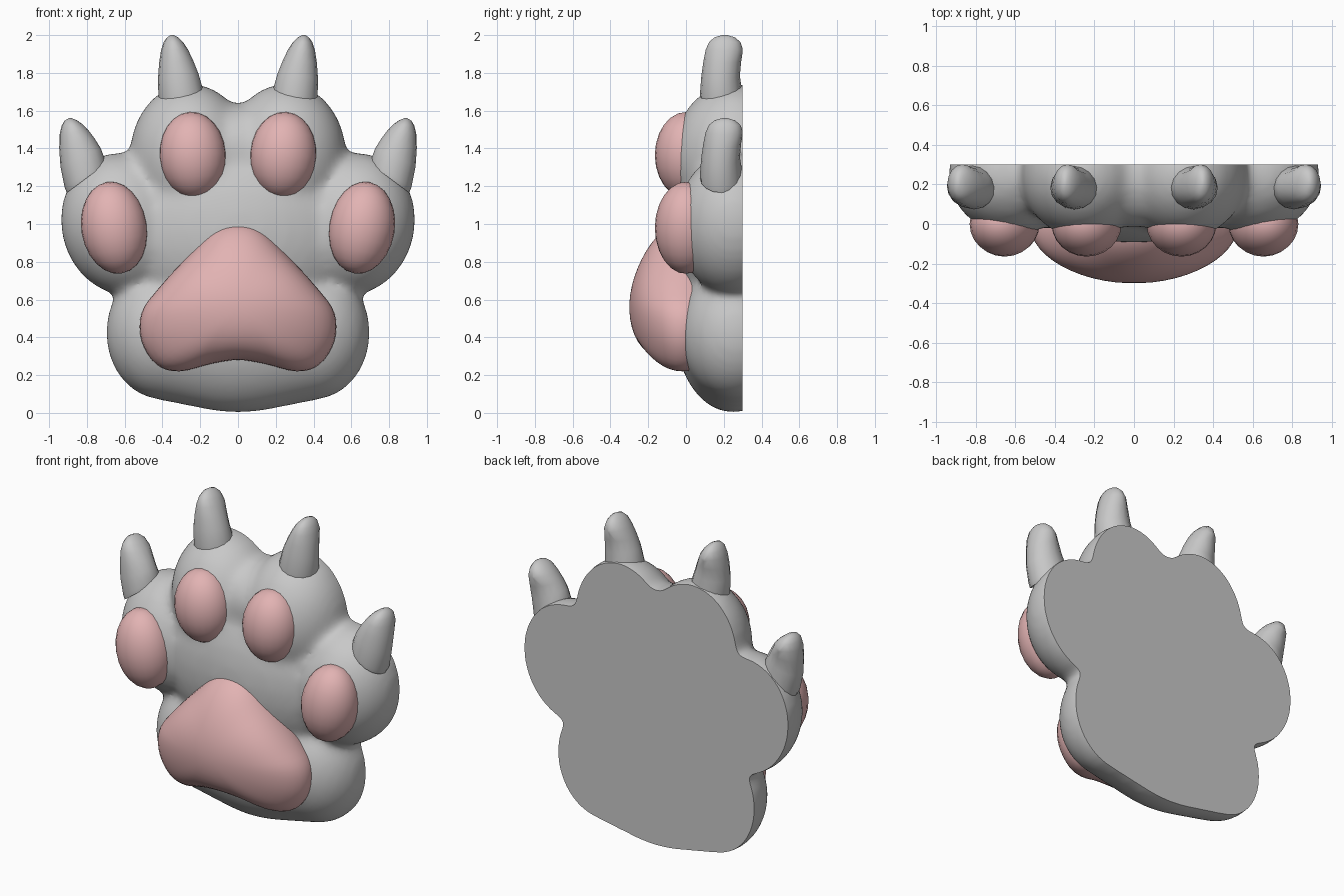
import bpy, bmesh
from math import sin, cos, pi, radians
from mathutils import Matrix, Vector

BACK = 0.3   # flat rear plane of the paw

if "Cube" in bpy.data.objects:
    bpy.data.objects.remove(bpy.data.objects["Cube"])


def material(name, rgb):
    m = bpy.data.materials.new(name)
    m.use_nodes = True
    m.diffuse_color = (*rgb, 1)
    m.node_tree.nodes["Principled BSDF"].inputs["Base Color"].default_value = (*rgb, 1)
    return m


grey = material("grey fur", (0.58, 0.58, 0.58))
pink = material("pink pad", (0.76, 0.45, 0.45))


def ellipsoid(bm, centre, radii, tilt=0, segs=32):
    """Add an ellipsoid; positive tilt leans its top toward +x."""
    mat = (Matrix.Translation(centre) @ Matrix.Rotation(radians(tilt), 4, 'Y')
           @ Matrix.Diagonal((*radii, 1)))
    return bmesh.ops.create_uvsphere(bm, u_segments=segs, v_segments=segs // 2,
                                     radius=1, matrix=mat)["verts"]


def finish(bm, name, mat, angle=50):
    bmesh.ops.recalc_face_normals(bm, faces=bm.faces)
    me = bpy.data.meshes.new(name)
    bm.to_mesh(me)
    bm.free()
    ob = bpy.data.objects.new(name, me)
    bpy.context.collection.objects.link(ob)
    me.materials.append(mat)
    bpy.ops.object.select_all(action='DESELECT')
    ob.select_set(True)
    bpy.context.view_layer.objects.active = ob
    bpy.ops.object.shade_smooth_by_angle(angle=radians(angle))
    return ob


def clip_back(bm):
    """Slice everything behind the rear plane and cap it flat."""
    cut = bmesh.ops.bisect_plane(bm, geom=bm.verts[:] + bm.edges[:] + bm.faces[:],
                                 plane_co=(0, BACK, 0), plane_no=(0, 1, 0),
                                 clear_outer=True)["geom_cut"]
    edges = [e for e in cut if isinstance(e, bmesh.types.BMEdge)]
    if edges:
        bmesh.ops.holes_fill(bm, edges=edges, sides=0)


# Paw body: rounded palm hull, centre mound and four toes, fused together
bm = bmesh.new()
ellipsoid(bm, (0, 0.25, 0.45), (0.6, 0.31, 0.45))
for s in (-1, 1):
    ellipsoid(bm, (s * 0.4, 0.26, 0.425), (0.3, 0.29, 0.355))
bmesh.ops.delete(bm, geom=bm.edges[:] + bm.faces[:], context='EDGES_FACES')
hull = bmesh.ops.convex_hull(bm, input=bm.verts[:])
inner = {g for g in hull["geom_interior"] if isinstance(g, bmesh.types.BMVert)}
bmesh.ops.delete(bm, geom=list(inner), context='VERTS')
ellipsoid(bm, (0, 0.25, 0.97), (0.68, 0.345, 0.54))
for s in (-1, 1):
    ellipsoid(bm, (s * 0.25, 0.25, 1.35), (0.325, 0.325, 0.395), s * 3)
    ellipsoid(bm, (s * 0.61, 0.25, 1.0), (0.328, 0.305, 0.38), s * 12)
ellipsoid(bm, (0, 0.25, 1.4), (0.2, 0.27, 0.24))
blob = finish(bm, "body_blend", grey)
remesh = blob.modifiers.new("Fuse", 'REMESH')
remesh.mode = 'VOXEL'
remesh.voxel_size = 0.022
smooth = blob.modifiers.new("Soften", 'SMOOTH')
smooth.factor = 0.5
smooth.iterations = 22
deps = bpy.context.evaluated_depsgraph_get()
fused = bpy.data.meshes.new_from_object(blob.evaluated_get(deps))
bpy.data.objects.remove(blob)
bm = bmesh.new()
bm.from_mesh(fused)
bpy.data.meshes.remove(fused)
clip_back(bm)
finish(bm, "paw_body", grey)


# Toe pads
for s, side in ((1, "left"), (-1, "right")):
    for part, x, z, rx, rz, tilt in (("inner", 0.24, 1.365, 0.177, 0.228, 4),
                                     ("outer", 0.655, 0.98, 0.175, 0.245, 9)):
        bm = bmesh.new()
        ellipsoid(bm, (s * x, 0, z), (rx, 0.165, rz), s * tilt, 24)
        finish(bm, f"{side}_{part}_toe_pad", pink)


# Main pad: smooth three-lobed outline swept into a dome
half = [(0, 1.005), (0.12, 0.97), (0.25, 0.845), (0.42, 0.66), (0.51, 0.53),
        (0.51, 0.38), (0.43, 0.255), (0.31, 0.22), (0.14, 0.26), (0, 0.28)]
loop = [Vector(p) for p in half] + [Vector((-x, z)) for x, z in half[-2:0:-1]]


def spline(pts, steps):
    """Closed Catmull-Rom curve through the points."""
    out, n = [], len(pts)
    for i in range(n):
        a, b, c, d = (pts[(i + k) % n] for k in (-1, 0, 1, 2))
        for j in range(steps):
            t = j / steps
            out.append(0.5 * (2 * b + (c - a) * t + (2 * a - 5 * b + 4 * c - d) * t * t
                              + (3 * b - a - 3 * c + d) * t ** 3))
    return out


def skin(bm, rings):
    """Join vertex rings into a closed surface."""
    for r0, r1 in zip(rings, rings[1:]):
        n = len(r0)
        for i in range(n):
            bm.faces.new((r0[i], r0[(i + 1) % n], r1[(i + 1) % n], r1[i]))
    bm.faces.new(rings[0])
    bm.faces.new(rings[-1])


bm = bmesh.new()
centre = Vector((0, 0.56))
rings = []
for k in range(-2, 13):
    a = k / 12.5 * pi / 2
    blend = max(0, sin(a)) ** 2
    ring = []
    for p in spline(loop, 4):
        # the outline relaxes to an oval toward the crown
        arm = p - centre
        way = arm.normalized()
        oval = way / ((way.x / 0.5) ** 2 + (way.y / 0.36) ** 2) ** 0.5
        q = centre + arm.lerp(oval, blend) * cos(a)
        ring.append(bm.verts.new((q.x, -0.02 - 0.28 * sin(a), q.y)))
    rings.append(ring)
skin(bm, rings)
finish(bm, "main_pad", pink)


# Claws: (position along axis, half width, half depth, depth centre)
claw_rings = [(-0.08, 0.118, 0.112, 0.187), (0, 0.12, 0.113, 0.187),
              (0.3, 0.108, 0.102, 0.183), (0.55, 0.09, 0.1, 0.192),
              (0.75, 0.071, 0.099, 0.203), (0.88, 0.051, 0.083, 0.205),
              (0.96, 0.03, 0.055, 0.205), (1, 0.008, 0.015, 0.205)]


def claw(name, s, base, tip, tilt, width):
    bm = bmesh.new()
    base, tip = Vector(base), Vector(tip)
    rings = []
    for t, w, d, yc in claw_rings:
        c = base.lerp(tip, t)
        a = radians(tilt) * (1 - t)
        ring = []
        for i in range(16):
            u = 2 * pi * i / 16
            off = w * width * cos(u)
            ring.append(bm.verts.new((s * (c.x + off * cos(a)), yc + d * sin(u),
                                      c.y - off * sin(a))))
        rings.append(ring)
    skin(bm, rings)
    clip_back(bm)
    finish(bm, name, grey)


for s, side in ((1, "left"), (-1, "right")):
    claw(f"{side}_inner_claw", s, (0.303, 1.69), (0.348, 2.0), 10, 1)
    claw(f"{side}_outer_claw", s, (0.81, 1.265), (0.888, 1.56), 34, 1.08)
